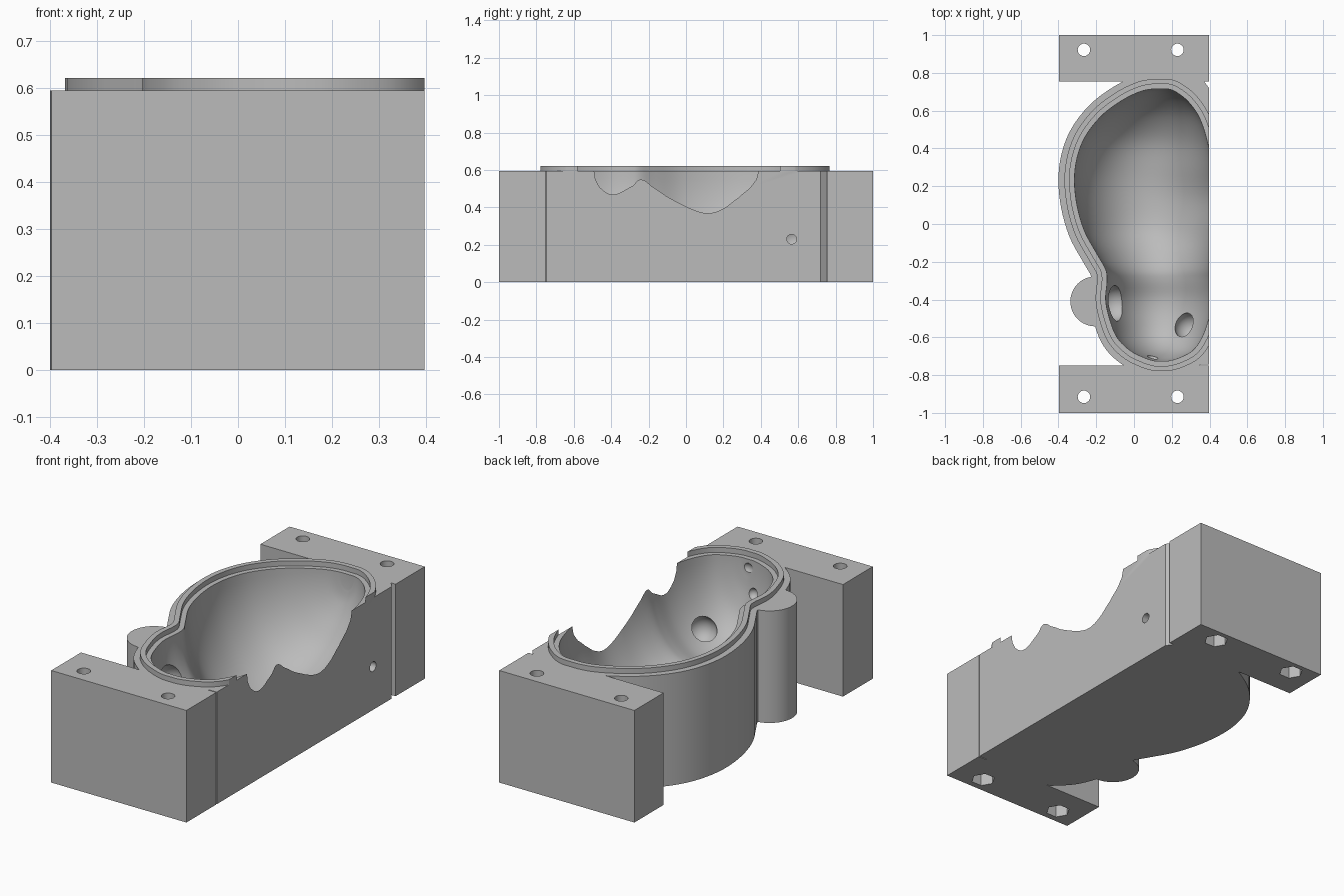
import bpy, bmesh, math
from mathutils import Vector

if bpy.data.objects.get("Cube"):
    bpy.data.objects.remove(bpy.data.objects["Cube"], do_unlink=True)

TOP, LIP, SIDE = 0.595, 0.622, 0.397

grey = bpy.data.materials.new("mould_grey")
grey.use_nodes = True
colour = (0.5, 0.5, 0.5, 1)
grey.diffuse_color = colour
grey.node_tree.nodes["Principled BSDF"].inputs["Base Color"].default_value = colour


def finish(name, bm):
    bmesh.ops.recalc_face_normals(bm, faces=bm.faces)
    mesh = bpy.data.meshes.new(name)
    bm.to_mesh(mesh)
    bm.free()
    mesh.materials.append(grey)
    obj = bpy.data.objects.new(name, mesh)
    bpy.context.collection.objects.link(obj)
    return obj


def prism(name, outline, low, high):
    bm = bmesh.new()
    base = bm.faces.new([bm.verts.new((p[0], p[1], low)) for p in outline])
    up = bmesh.ops.extrude_face_region(bm, geom=[base])["geom"]
    moved = [v for v in up if isinstance(v, bmesh.types.BMVert)]
    bmesh.ops.translate(bm, verts=moved, vec=(0, 0, high - low))
    return finish(name, bm)


def box(name, x0, x1, y0, y1, low, high):
    return prism(name, [(x0, y0), (x1, y0), (x1, y1), (x0, y1)], low, high)


def disc(x, y, radius, sides):
    turn = math.tau / sides
    return [(x + radius * math.cos(i * turn), y + radius * math.sin(i * turn))
            for i in range(sides)]


def ball(name, centre, radius):
    bm = bmesh.new()
    bmesh.ops.create_uvsphere(bm, u_segments=32, v_segments=16, radius=radius)
    bmesh.ops.translate(bm, verts=bm.verts, vec=centre)
    return finish(name, bm)


def combine(target, tool, operation):
    mod = target.modifiers.new("combine", "BOOLEAN")
    mod.operation, mod.solver, mod.object = operation, "EXACT", tool
    bpy.context.view_layer.objects.active = target
    bpy.ops.object.modifier_apply(modifier=mod.name)
    bpy.data.objects.remove(tool, do_unlink=True)


# Cavity stations: y, right edge, left edge, depth
stations = [Vector(s) for s in (
    (.715, .10, .18, .08), (.70, .03, .22, .15), (.65, -.07, .285, .25),
    (.565, -.18, .345, .36), (.44, -.27, .387, .45), (.29, -.312, .411, .49),
    (.13, -.307, .437, .505), (-.03, -.265, .42, .49), (-.16, -.195, .405, .43),
    (-.24, -.15, .399, .4), (-.3, -.142, .404, .4), (-.4, -.15, .41, .42),
    (-.5, -.13, .395, .41), (-.6, -.09, .36, .37), (-.67, -.02, .31, .29),
    (-.71, .06, .235, .18), (-.725, .11, .18, .08))]


def smooth(points, steps):
    result = []
    last = len(points) - 1
    for i in range(last):
        a, b, c, d = (points[min(max(i + k, 0), last)] for k in (-1, 0, 1, 2))
        for s in range(steps):
            t = s / steps
            result.append(b + (c - a) * (t / 2)
                          + (a * 2 - b * 5 + c * 4 - d) * (t * t / 2)
                          + (b * 3 - a - c * 3 + d) * (t ** 3 / 2))
    return result + [points[last]]


rows = smooth(stations, 5)
rim = [Vector((r[1], r[0])) for r in rows] + [Vector((r[2], r[0])) for r in reversed(rows)]


def offset(distance):
    # Outward offset of the rim, leaving out points that fold back at the neck
    result = []
    for i, p in enumerate(rim):
        along = (rim[(i + 1) % len(rim)] - rim[i - 1]).normalized()
        q = p + Vector((along.y, -along.x)) * distance
        if min((q - r).length for r in rim) > distance * 0.985:
            result.append(q)
    return result


def cavity():
    arcs = 32
    bm = bmesh.new()
    rings = []
    for y, x0, x1, depth in rows:
        mid, half = (x0 + x1) / 2, (x1 - x0) / 2
        ring = [bm.verts.new((x1, y, LIP - 0.01))]
        for k in range(arcs + 1):
            a = math.pi * k / arcs
            ring.append(bm.verts.new((mid + half * math.cos(a), y,
                                      TOP - depth * math.sin(a))))
        ring.append(bm.verts.new((x0, y, LIP - 0.01)))
        rings.append(ring)
    for r, s in zip(rings, rings[1:]):
        for k in range(len(r)):
            n = (k + 1) % len(r)
            bm.faces.new((r[k], r[n], s[n], s[k]))
    bm.faces.new(rings[0])
    bm.faces.new(rings[-1])
    return finish("cavity_cutter", bm)


# Curved shell, flat side wall, lug and clamping blocks
mould = prism("mould_half", offset(0.085), 0, TOP)
wall = [(.1, .77), (.36, .77), (SIDE, .72), (.45, .66), (.45, -.745), (.1, -.745)]
combine(mould, prism("side_wall", wall, 0, TOP), "UNION")
combine(mould, prism("lug", disc(-.205, -.41, .132, 48), 0, TOP), "UNION")
combine(mould, box("back_block", -SIDE, .45, .755, 1, 0, TOP), "UNION")
combine(mould, box("front_block", -SIDE, .45, -1, -.75, 0, TOP), "UNION")

# Raised sealing lip with a recessed ledge inside
combine(mould, prism("lip", offset(0.053), TOP - 0.1, LIP), "UNION")
combine(mould, prism("ledge_cutter", offset(0.026), TOP, LIP + 0.1), "DIFFERENCE")
combine(mould, cavity(), "DIFFERENCE")

# Hollows in the cavity wall
for centre, radius in (((-.1, -.42, .38), .095), ((.14, -.7, .55), .035),
                       ((.1, -.7, .43), .03), ((.29, -.545, .24), .075),
                       ((.29, .565, .23), .075)):
    combine(mould, ball("hollow_cutter", centre, radius), "DIFFERENCE")

# Flat parting side
combine(mould, box("side_cutter", SIDE, 1, -2, 2, -1, 2), "DIFFERENCE")

# Vent holes through the side wall
for y, z in ((-.545, .24), (.565, .23)):
    bm = bmesh.new()
    bmesh.ops.create_cone(bm, cap_ends=True, segments=24, radius1=.026,
                          radius2=.026, depth=.25)
    for v in bm.verts:
        v.co = Vector((v.co.z + .375, v.co.x + y, v.co.y + z))
    combine(mould, finish("vent_cutter", bm), "DIFFERENCE")

# Bolt holes with hexagonal nut pockets underneath
for y in (-.915, .922):
    for x in (-.265, .23):
        combine(mould, prism("bolt_cutter", disc(x, y, .033, 32), -.1, 1), "DIFFERENCE")
        combine(mould, prism("nut_cutter", disc(x, y, .06, 6), -.1, .1), "DIFFERENCE")

bpy.ops.object.select_all(action="DESELECT")
mould.select_set(True)
bpy.context.view_layer.objects.active = mould
bpy.ops.object.shade_smooth_by_angle(angle=math.radians(30))
